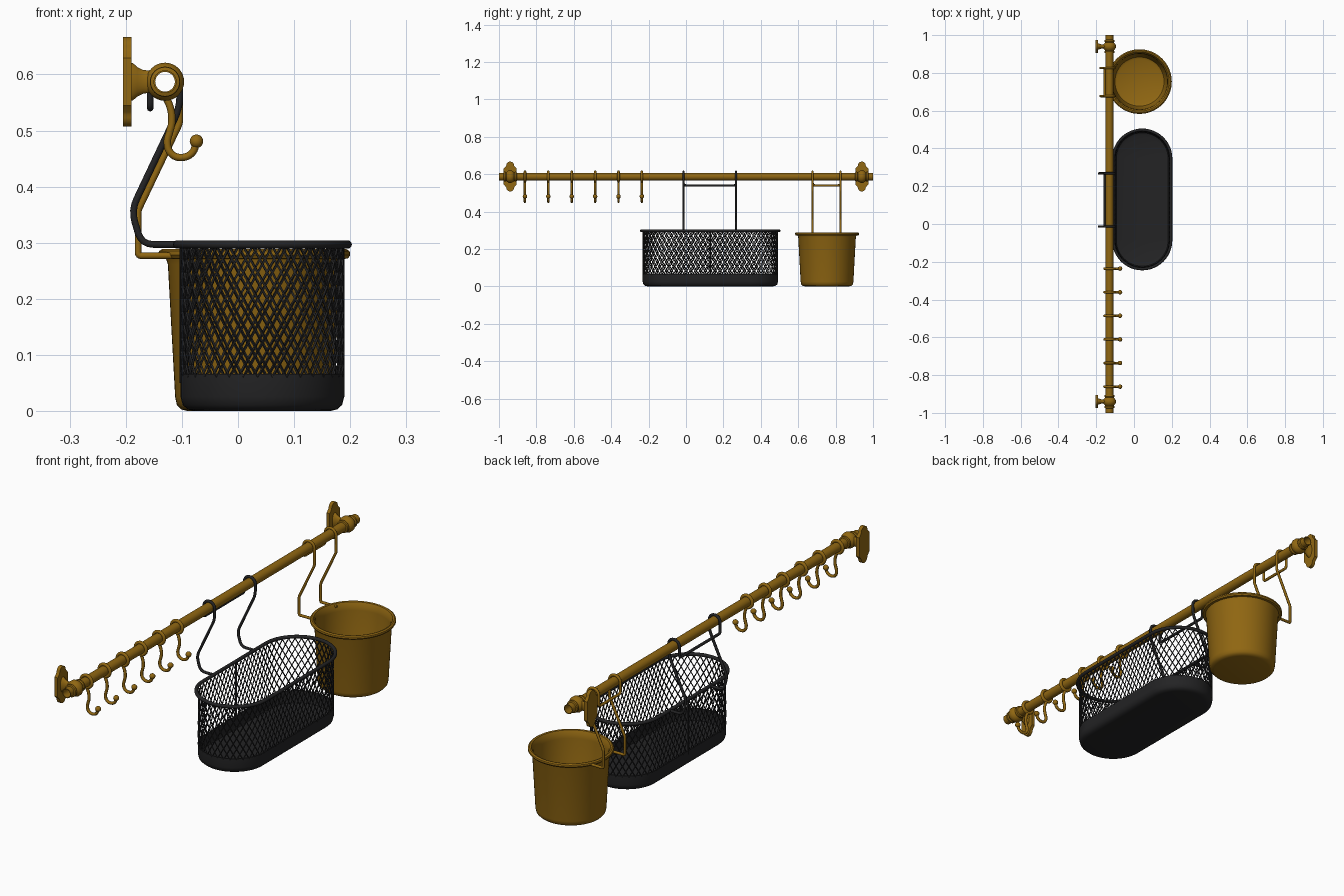
import bpy, bmesh, math
from mathutils import Vector

if "Cube" in bpy.data.objects:
    bpy.data.objects.remove(bpy.data.objects["Cube"])

def material(name, col):
    m = bpy.data.materials.new(name)
    m.diffuse_color = (*col, 1)
    m.use_nodes = True
    m.node_tree.nodes["Principled BSDF"].inputs["Base Color"].default_value = m.diffuse_color
    return m

BRASS = material("antique_brass", (0.28, 0.135, 0.006))
BLACK = material("matte_black", (0.017, 0.017, 0.018))
RX, RZ = -0.13, 0.587            # rail axis

def finish(ob, mat, angle=40):
    ob.data.materials.clear()
    ob.data.materials.append(mat)
    bpy.ops.object.select_all(action='DESELECT')
    ob.select_set(True)
    bpy.context.view_layer.objects.active = ob
    bpy.ops.object.shade_smooth_by_angle(angle=math.radians(angle))
    return ob

def add_mesh(name, bm, mat, loc=(0, 0, 0), rot=(0, 0, 0), scale=(1, 1, 1)):
    bmesh.ops.remove_doubles(bm, verts=bm.verts, dist=1e-5)
    bmesh.ops.recalc_face_normals(bm, faces=bm.faces)
    me = bpy.data.meshes.new(name)
    bm.to_mesh(me)
    bm.free()
    ob = bpy.data.objects.new(name, me)
    bpy.context.collection.objects.link(ob)
    ob.location, ob.rotation_euler, ob.scale = loc, rot, scale
    return finish(ob, mat)

def lathe(name, profile, mat, L=0.0, n=48, closed=False, **kw):
    """Sweep an (r, z) profile round a circle, or a stadium with half length L along y."""
    bm = bmesh.new()
    rings = []
    for r, z in profile:
        ring = []
        for side in (1, -1):
            for i in range(n // 2 + (1 if L else 0)):
                a = math.pi * i / (n // 2)
                ring.append(bm.verts.new((side * r * math.cos(a),
                                          side * (L + r * math.sin(a)), z)))
        rings.append(ring)
    pairs = list(zip(rings, rings[1:]))
    if closed:
        pairs.append((rings[-1], rings[0]))
    for A, B in pairs:
        for i in range(len(A)):
            j = (i + 1) % len(A)
            bm.faces.new((A[i], A[j], B[j], B[i]))
    return add_mesh(name, bm, mat, **kw)

def circle(r, z, rad, n=12):
    return [(r + rad * math.cos(2 * math.pi * i / n), z + rad * math.sin(2 * math.pi * i / n))
            for i in range(n)]

def wires(name, paths, rad, mat, res=2, smooth=False):
    """Round wire along one or more point lists."""
    cu = bpy.data.curves.new(name, 'CURVE')
    cu.dimensions, cu.bevel_depth, cu.bevel_resolution = '3D', rad, res
    cu.use_fill_caps = True
    cu.resolution_u = 6
    for pts in paths:
        if smooth:
            sp = cu.splines.new('BEZIER')
            sp.bezier_points.add(len(pts) - 1)
            for b, p in zip(sp.bezier_points, pts):
                b.co = p
                b.handle_left_type = b.handle_right_type = 'AUTO'
        else:
            sp = cu.splines.new('POLY')
            sp.points.add(len(pts) - 1)
            for b, p in zip(sp.points, pts):
                b.co = (*p, 1)
    ob = bpy.data.objects.new(name, cu)
    bpy.context.collection.objects.link(ob)
    bpy.ops.object.select_all(action='DESELECT')
    ob.select_set(True)
    bpy.context.view_layer.objects.active = ob
    bpy.ops.object.convert(target='MESH')
    return finish(bpy.context.object, mat, 60)

def fillet(pts, d):
    pts = [Vector(p) for p in pts]
    out = [pts[0]]
    for a, b, c in zip(pts, pts[1:], pts[2:]):
        p = b + (a - b).normalized() * min(d, (a - b).length * 0.45)
        q = b + (c - b).normalized() * min(d, (c - b).length * 0.45)
        out += [(p * (1 - t) + b * t) * (1 - t) + (b * (1 - t) + q * t) * t
                for t in (0, 0.25, 0.5, 0.75, 1)]
    return out + [pts[-1]]

ALONG_Y = (math.pi / 2, 0, 0)

# hollow rail
lathe("rail", [(0.0205, -1), (0.0205, 1), (0.0175, 1), (0.0175, -1)], BRASS, closed=True,
      n=32, loc=(RX, 0, RZ), rot=ALONG_Y)

# wall brackets: stepped plate, flared neck, beaded collar
half = [(0.035, 0.0), (0.035, 0.042), (0.024, 0.054)]
half += [(0.021 * math.cos(a), 0.059 + 0.021 * math.sin(a))
         for a in [math.pi / 2 * i / 6 for i in range(7)]]
outline = half + [(-y, z) for y, z in half[-2::-1]]
outline += [(-y, -z) for y, z in outline[1:-1]]
for side, tag in ((1, "back"), (-1, "front")):
    y0 = 0.94 * side
    bm = bmesh.new()
    f = bm.faces.new([bm.verts.new((-0.205, y0 + y, RZ + z)) for y, z in outline])
    ext = bmesh.ops.extrude_face_region(bm, geom=[f])
    bmesh.ops.translate(bm, vec=(0.015, 0, 0),
                        verts=[v for v in ext["geom"] if isinstance(v, bmesh.types.BMVert)])
    add_mesh("bracket_plate_" + tag, bm, BRASS)
    lathe("bracket_neck_" + tag, [(0.034, 0), (0.033, 0.004), (0.026, 0.012), (0.021, 0.022),
          (0.02, 0.032), (0.024, 0.042)], BRASS, n=24, loc=(-0.191, y0, RZ),
          rot=(0, math.pi / 2, 0), scale=(1, 0.5, 1))
    lathe("bracket_collar_" + tag, [(0.02, -0.036), (0.026, -0.034), (0.027, -0.026),
          (0.023, -0.021), (0.029, -0.015), (0.034, -0.006), (0.034, 0.006), (0.029, 0.015),
          (0.023, 0.021), (0.027, 0.026), (0.026, 0.034), (0.02, 0.036)], BRASS, n=32,
          loc=(RX, y0, RZ), rot=ALONG_Y)

# six hooks with rail rings and ball tips
HOOK = [(-0.13, 0.562), (-0.121, 0.542), (-0.118, 0.515), (-0.122, 0.497), (-0.126, 0.478),
        (-0.119, 0.459), (-0.101, 0.452), (-0.082, 0.460), (-0.074, 0.478)]
for i in range(6):
    y = -0.236 - 0.125 * i
    lathe(f"hook_ring_{i}", circle(0.026, 0, 0.007), BRASS, n=28, closed=True,
          loc=(RX, y, RZ), rot=ALONG_Y)
    wires(f"hook_{i}", [[(x, y, z) for x, z in HOOK]], 0.0065, BRASS, smooth=True)
    bm = bmesh.new()
    bmesh.ops.create_uvsphere(bm, u_segments=16, v_segments=10, radius=0.012)
    add_mesh(f"hook_ball_{i}", bm, BRASS, loc=(-0.074, y, 0.481))

# wire hangers: two legs looped over the rail, joined by a bar behind
def hanger(name, leg, y1, y2, rad, d, mat):
    legs = fillet([(x, 0, z) for x, z in leg], d)
    loop = [Vector((RX + 0.0265 * math.cos(a), 0, RZ + 0.0265 * math.sin(a)))
            for a in [math.pi * i / 12 for i in range(13)]]
    side = legs + loop[1:]
    path = [p + Vector((0, y1, 0)) for p in side]
    bar = fillet([(RX - 0.0265, y1, RZ - 0.005), (RX - 0.0265, y1, 0.54),
                  (RX - 0.0265, y2, 0.54), (RX - 0.0265, y2, RZ - 0.005)], 0.012)
    path += bar + [p + Vector((0, y2, 0)) for p in reversed(side)]
    wires(name, [path], rad, mat)

hanger("basket_hanger", [(-0.11, 0.297), (-0.172, 0.297), (-0.19, 0.358), (-0.104, 0.54),
       (RX + 0.0265, RZ)], -0.013, 0.268, 0.006, 0.022, BLACK)
hanger("pot_hanger", [(-0.10, 0.277), (-0.178, 0.277), (-0.178, 0.358), (-0.104, 0.513),
       (RX + 0.0265, RZ)], 0.677, 0.826, 0.006, 0.006, BRASS)

# round pot with rolled rim
lathe("pot", [(0, 0), (0.118, 0), (0.130, 0.003), (0.138, 0.011), (0.141, 0.025), (0.154, 0.262),
      (0.157, 0.271), (0.167, 0.272), (0.171, 0.278), (0.170, 0.285), (0.164, 0.289),
      (0.157, 0.287), (0.149, 0.272), (0.147, 0.255), (0.135, 0.027), (0.130, 0.014),
      (0.118, 0.008), (0, 0.008)], BRASS, n=64, loc=(0.029, 0.754, 0))

# stadium basket: solid tray, wire mesh wall, rim, seam
BX, BY, BR, BL = 0.0435, 0.13, 0.146, 0.216
lathe("basket_tray", [(0, 0), (0.12, 0), (0.133, 0.003), (0.142, 0.011), (BR, 0.026),
      (BR, 0.066), (BR - 0.005, 0.066), (BR - 0.005, 0.028), (0.137, 0.014), (0.12, 0.007),
      (0, 0.007)], BLACK, L=BL, loc=(BX, BY, 0))
lathe("basket_rim", circle(0.152, 0.297, 0.0075), BLACK, L=BL, closed=True, loc=(BX, BY, 0))

R = BR - 0.0025
PERIM = 2 * math.pi * R + 4 * BL
def wall(s, z):
    s %= PERIM
    flip = 1
    if s >= PERIM / 2:
        s, flip = s - PERIM / 2, -1
    if s < 2 * BL:
        x, y = R, s - BL
    else:
        a = (s - 2 * BL) / R
        x, y = R * math.cos(a), BL + R * math.sin(a)
    return (BX + flip * x, BY + flip * y, z)

COLS, ROWS, STEPS = 68, 5, 12
pitch = PERIM / COLS
wires("basket_mesh", [[wall((c + d * ROWS * t / STEPS) * pitch, 0.06 + 0.234 * t / STEPS)
      for t in range(STEPS + 1)] for c in range(COLS) for d in (1, -1)], 0.0026, BLACK, res=0)
wires("basket_seam", [[(BX - R, BY, 0.05), (BX - R, BY, 0.297)]], 0.004, BLACK)
